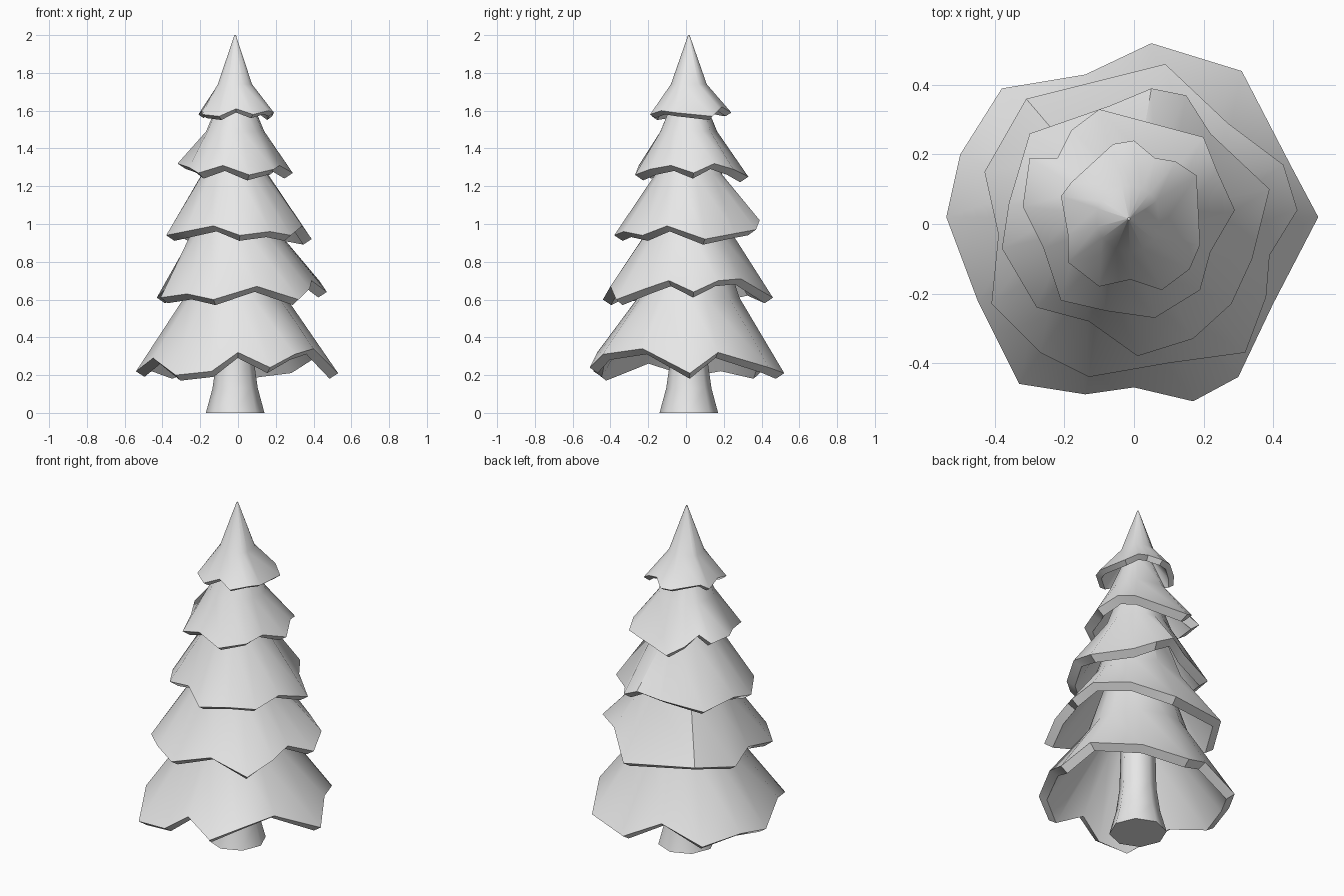
import bpy, bmesh, math
from mathutils import Vector

cube = bpy.data.objects.get("Cube")
if cube:
    bpy.data.objects.remove(cube, do_unlink=True)

CENTRE = Vector((-0.015, 0.015, 0))

grey = bpy.data.materials.new("light_grey")
grey.use_nodes = True
grey.diffuse_color = (0.8, 0.8, 0.8, 1)
grey.node_tree.nodes["Principled BSDF"].inputs["Base Color"].default_value = grey.diffuse_color


def circle(directions, radius, z):
    return [CENTRE + d * radius + Vector((0, 0, z)) for d in directions]


def loft(name, rings, angle=40):
    """Skin a stack of equal-sized rings and cap both ends."""
    bm = bmesh.new()
    loops = [[bm.verts.new(p) for p in ring] for ring in rings]
    n = len(loops[0])
    for a, b in zip(loops, loops[1:]):
        for i in range(n):
            j = (i + 1) % n
            bm.faces.new((a[i], a[j], b[j], b[i]))
    bm.faces.new(loops[0])
    bm.faces.new(loops[-1])
    bmesh.ops.recalc_face_normals(bm, faces=bm.faces)
    mesh = bpy.data.meshes.new(name)
    bm.to_mesh(mesh)
    bm.free()
    mesh.materials.append(grey)
    obj = bpy.data.objects.new(name, mesh)
    bpy.context.collection.objects.link(obj)
    bpy.ops.object.select_all(action="DESELECT")
    obj.select_set(True)
    bpy.context.view_layer.objects.active = obj
    bpy.ops.object.shade_smooth_by_angle(angle=math.radians(angle))


def branch_tier(name, top, waist, base, rim, thickness=0.045):
    """Hollow skirt; rim corners are x, y and lift above base, in hundredths."""
    edge = [Vector((x / 100, y / 100, base + lift / 100)) for x, y, lift in rim]
    ways = []
    for p in edge:
        d = p - CENTRE
        d.z = 0
        ways.append(d.normalized())
    drop = Vector((0, 0, thickness * 0.65))
    lip = [p - d * thickness - drop for p, d in zip(edge, ways)]
    (tr, tz), (wr, wz) = top, waist
    loft(name, [
        circle(ways, tr, tz),
        circle(ways, wr, wz),
        edge,
        lip,
        circle(ways, wr - thickness * 0.8, wz - drop.z),
        circle(ways, tr * 0.4, tz - 2 * thickness),
    ])


# Skirts of branches, lowest first
branch_tier("branch_tier_1", (0.17, 0.92), (0.27, 0.61), 0.2, [
    (53, 2, 1), (45, 17, 12), (31, 44, 4), (5, 52, 1), (-14, 43, 10),
    (-38, 39, 1), (-50, 20, 5), (-54, 2, 2), (-45, -22, 9), (-33, -46, 0),
    (-14, -49, 2), (0, -47, 12), (17, -51, 4), (30, -44, 11), (40, -23, 14)])
branch_tier("branch_tier_2", (0.14, 1.22), (0.235, 0.95), 0.6, [
    (47, 4, 4), (43, 17, 10), (27, 29, 11), (9, 46, 1), (-31, 36, 5),
    (-43, 15, 1), (-39, -3, 5), (-41, -23, 1), (-27, -37, 3), (-13, -44, 0),
    (10, -40, 7), (32, -37, 0), (38, -21, 6), (39, -9, 10)])
branch_tier("branch_tier_3", (0.1, 1.48), (0.18, 1.26), 0.92, [
    (39, 10, 0), (22, 26, 3), (15, 37, 5), (5, 39, 10), (-7, 34, 6),
    (-30, 26, 2), (-36, 6, 5), (-38, -7, 2), (-28, -24, 4), (-13, -28, 7),
    (1, -38, 2), (17, -33, 4), (28, -23, 2), (34, -10, 7)])
branch_tier("branch_tier_4", (0.075, 1.68), (0.155, 1.49), 1.25, [
    (29, 4, 2), (24, 15, 7), (20, 25, 4), (-10, 33, 0), (-18, 27, 5),
    (-22, 19, 10), (-30, 19, 7), (-32, 5, 7), (-26, -7, 5), (-21, -22, 2),
    (-8, -25, 6), (6, -27, 1), (19, -19, 4), (22, -8, 6)])
branch_tier("branch_tier_5", (0.004, 2.0), (0.095, 1.74), 1.57, [
    (19, -6, 2), (18, 14, 0), (12, 18, 4), (6, 19, 5), (0, 24, 2),
    (-6, 23, 2), (-18, 12, 4), (-21, 8, 1), (-19, -3, 3), (-19, -11, 1),
    (-10, -18, 0), (-1, -16, 4), (8, -19, 1), (16, -13, 3)], 0.03)

# Trunk flaring at the foot
sides = [Vector((math.cos(a), math.sin(a), 0))
         for a in (math.tau * i / 8 for i in range(8))]
loft("trunk", [circle(sides, r, z) for r, z in
               ((0.155, 0), (0.12, 0.13), (0.1, 0.27), (0.09, 0.7))], 50)
